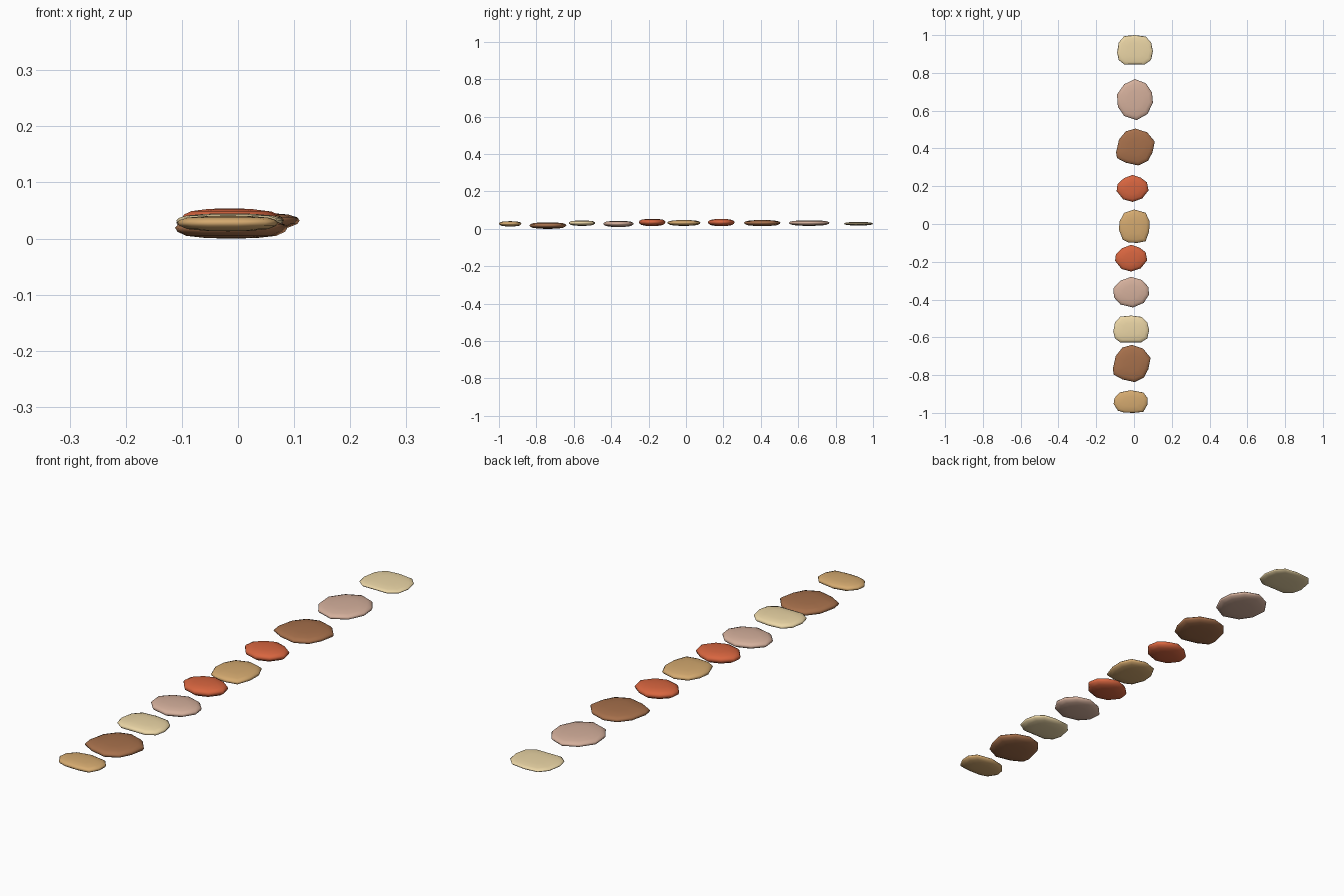
import bpy, bmesh

if "Cube" in bpy.data.objects:
    bpy.data.objects.remove(bpy.data.objects["Cube"])

# stone kinds: colour and plan outline inside a -1..1 square
KINDS = {
    "cream": ((0.83, 0.67, 0.38, 1), [(-.6, -1), (.55, -1), (.9, -.7), (1, -.1), (.9, .5), (.6, .9),
                                      (0, 1), (-.6, .93), (-.9, .5), (-1, -.2), (-.9, -.7)]),
    "pink": ((0.66, 0.43, 0.33, 1), [(.1, -1), (.7, -.7), (1, -.15), (.95, .35), (.6, .8), (0, 1),
                                     (-.6, .75), (-1, .25), (-.95, -.35), (-.6, -.8)]),
    "brown": ((0.38, 0.16, 0.07, 1), [(.15, -1), (.65, -.75), (.88, -.3), (1, .3), (.6, .8), (0, 1),
                                      (-.5, .85), (-.85, .4), (-1, -.3), (-.95, -.6), (-.5, -.85)]),
    "red": ((0.68, 0.13, 0.05, 1), [(0, -1), (.6, -.75), (1, -.15), (.9, .45), (.5, .8), (0, 1),
                                    (-.55, .75), (-.95, .3), (-1, -.2), (-.6, -.8)]),
    "tan": ((0.66, 0.40, 0.16, 1), [(.2, -1), (.75, -.9), (.98, -.3), (1, .3), (.75, .8), (0, 1),
                                    (-.65, .8), (-.95, .3), (-1, -.2), (-.75, -.8), (-.4, -.97)]),
}
# kind, x range, y range, z range
STONES = [
    ("cream", -.09, .10, .845, 1.0, .018, .037),
    ("pink", -.09, .10, .55, .767, .016, .046),
    ("brown", -.095, .11, .31, .505, .015, .047),
    ("red", -.092, .077, .117, .26, .015, .053),
    ("tan", -.08, .082, -.10, .077, .016, .047),
    ("red", -.10, .07, -.252, -.11, .015, .054),
    ("pink", -.11, .08, -.442, -.28, .010, .043),
    ("cream", -.11, .08, -.627, -.485, .016, .045),
    ("brown", -.112, .088, -.837, -.64, 0, .035),
    ("tan", -.108, .072, -1.0, -.88, .013, .041),
]
# domed pebble section: ring scale, height fraction
SECTION = [(.45, .03), (.8, .14), (.96, .35), (1, .55), (.95, .72), (.8, .87), (.45, .97)]

materials = {}
for kind, (colour, _) in KINDS.items():
    materials[kind] = bpy.data.materials.new(kind + "_stone")
    materials[kind].diffuse_color = colour


def stepping_stone(i, kind, x0, x1, y0, y1, z0, z1):
    cx, cy, rx, ry, h = (x0 + x1) / 2, (y0 + y1) / 2, (x1 - x0) / 2, (y1 - y0) / 2, z1 - z0
    bm = bmesh.new()
    rings = [[bm.verts.new((cx + px * rx * s, cy + py * ry * s, z0 + t * h))
              for px, py in KINDS[kind][1]] for s, t in SECTION]
    n = len(rings[0])
    for lo, hi in zip(rings, rings[1:]):
        for k in range(n):
            j = (k + 1) % n
            bm.faces.new((lo[k], lo[j], hi[j], hi[k]))
    # shallow crown and underside
    for ring, z in ((rings[0], z0), (rings[-1], z1)):
        c = bm.verts.new((cx, cy, z))
        for k in range(n):
            bm.faces.new((ring[k], ring[(k + 1) % n], c))
    bmesh.ops.recalc_face_normals(bm, faces=bm.faces)
    for f in bm.faces:
        f.smooth = True
    me = bpy.data.meshes.new(f"{kind}_stepping_stone_{i}")
    bm.to_mesh(me)
    bm.free()
    me.materials.append(materials[kind])
    bpy.context.collection.objects.link(bpy.data.objects.new(me.name, me))


for i, stone in enumerate(STONES, 1):
    stepping_stone(i, *stone)

for m in bpy.data.materials:
    if m.users and not m.is_grease_pencil:
        m.use_nodes = True
        m.node_tree.nodes["Principled BSDF"].inputs["Base Color"].default_value = m.diffuse_color
